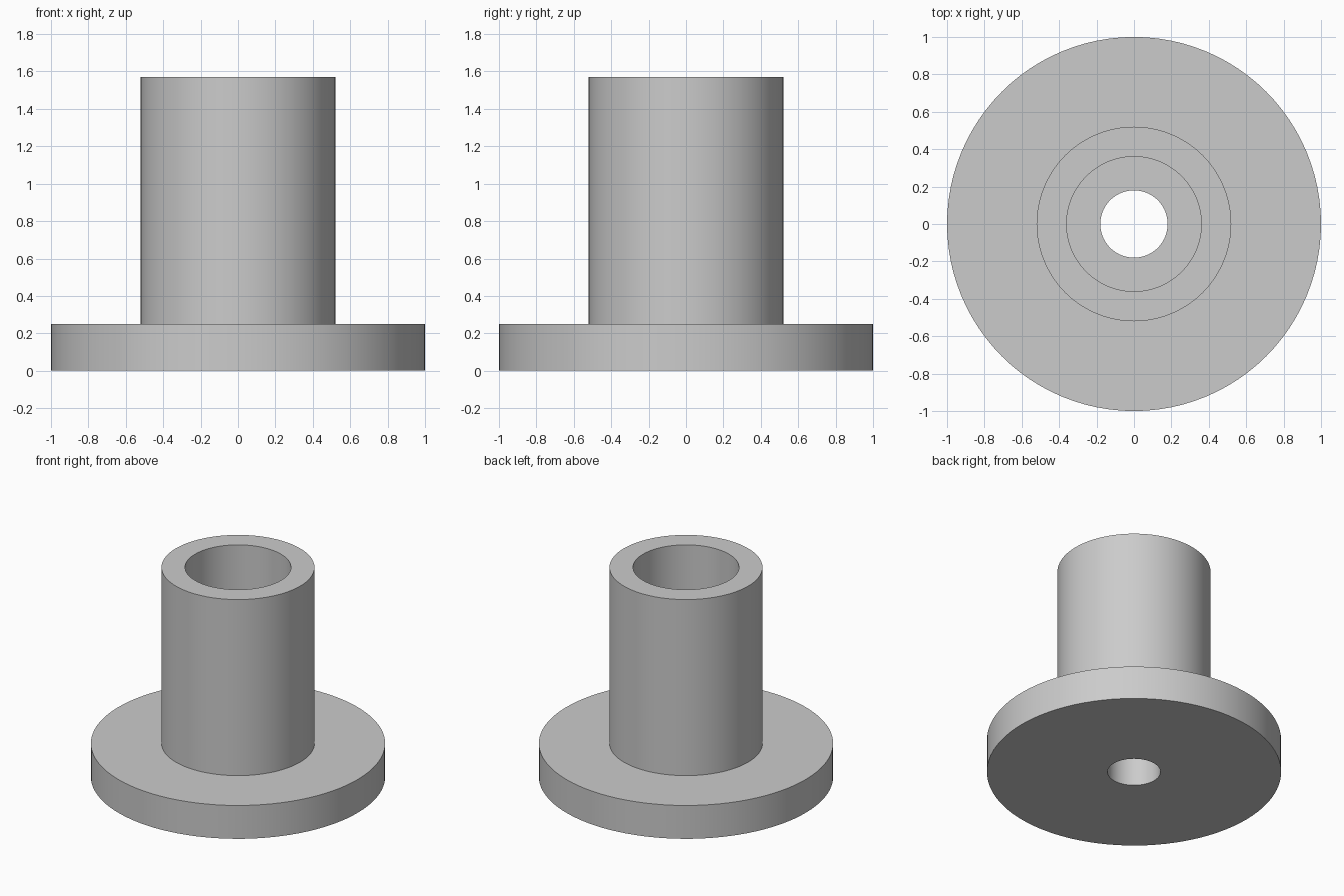
import bpy
import math

SEGMENTS = 96

cube = bpy.data.objects.get("Cube")
if cube:
    bpy.data.objects.remove(cube, do_unlink=True)

# Single grey material
grey = bpy.data.materials.new("plain grey")
grey.use_nodes = True
colour = (0.6, 0.6, 0.6, 1)
grey.diffuse_color = colour
grey.node_tree.nodes["Principled BSDF"].inputs["Base Color"].default_value = colour


def lathe(name, profile):
    """Turn a closed (radius, height) profile around the z axis."""
    n = len(profile)
    verts, faces = [], []
    for s in range(SEGMENTS):
        a = math.tau * s / SEGMENTS
        verts += [(r * math.cos(a), r * math.sin(a), z) for r, z in profile]
        nxt = (s + 1) % SEGMENTS
        for i in range(n):
            j = (i + 1) % n
            faces.append((s * n + i, nxt * n + i, nxt * n + j, s * n + j))
    mesh = bpy.data.meshes.new(name)
    mesh.from_pydata(verts, [], faces)
    mesh.materials.append(grey)
    obj = bpy.data.objects.new(name, mesh)
    bpy.context.collection.objects.link(obj)
    bpy.ops.object.select_all(action="DESELECT")
    obj.select_set(True)
    bpy.context.view_layer.objects.active = obj
    bpy.ops.object.shade_smooth_by_angle(angle=math.radians(30))
    return obj


# Flange, hollow sleeve and stepped bore as one turned solid
hole, bore, sleeve, flange = 0.18, 0.36, 0.52, 1.0
flange_top, sleeve_top = 0.25, 1.57
lathe("flanged_bushing", [
    (hole, 0), (flange, 0), (flange, flange_top), (sleeve, flange_top),
    (sleeve, sleeve_top), (bore, sleeve_top), (bore, flange_top), (hole, flange_top),
])
